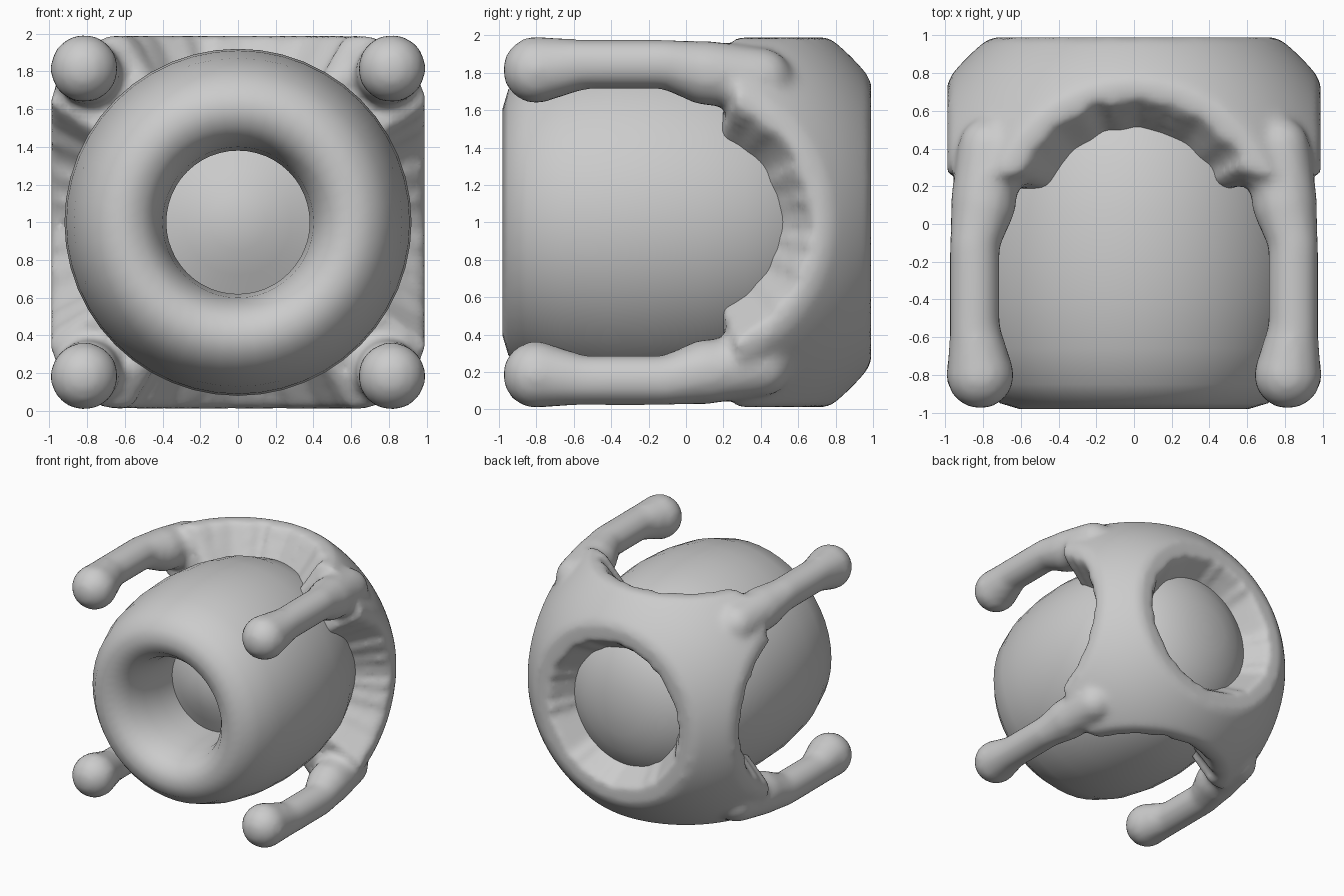
import bpy, bmesh, math
from mathutils import Vector, Matrix

old = bpy.data.objects.get("Cube")
if old:
    bpy.data.objects.remove(old, do_unlink=True)

grey = bpy.data.materials.new("plain grey")
grey.use_nodes = True
colour = (0.6, 0.6, 0.6, 1)
grey.diffuse_color = colour
grey.node_tree.nodes["Principled BSDF"].inputs["Base Color"].default_value = colour
CENTRE = Vector((0, 0, 1))


def finish(bm, name):
    bmesh.ops.recalc_face_normals(bm, faces=bm.faces)
    mesh = bpy.data.meshes.new(name)
    bm.to_mesh(mesh)
    bm.free()
    mesh.materials.append(grey)
    obj = bpy.data.objects.new(name, mesh)
    bpy.context.collection.objects.link(obj)
    for p in mesh.polygons:
        p.use_smooth = True
    return obj


def ball(bm, pos, r):
    bmesh.ops.create_icosphere(bm, subdivisions=3, radius=r,
                               matrix=Matrix.Translation(pos))


def rod(bm, a, b, ra, rb):
    """Tapered rod with round ends."""
    a, b = Vector(a), Vector(b)
    turn = (b - a).to_track_quat('Z', 'Y').to_matrix().to_4x4()
    bmesh.ops.create_cone(bm, cap_ends=True, segments=20, radius1=ra, radius2=rb,
                          depth=(b - a).length,
                          matrix=Matrix.Translation((a + b) / 2) @ turn)
    ball(bm, a, ra)
    ball(bm, b, rb)


def is_open(d):
    """True where the cage has an opening in direction d."""
    if d.y < .22:
        return True
    if math.hypot(d.x, d.z) < .63 * d.y:
        return True
    arched = [(abs(d.z), d.x), (abs(d.x), d.z)]
    return any(math.hypot(u, d.y) < .675 * depth for depth, u in arched)


# Body: round shell with a deep front socket and a domed floor
profile = [(0, .94), (.2, .925), (.36, .88), (.5, .81), (.64, .69), (.76, .53),
           (.85, .32), (.9, .08), (.92, -.18), (.91, -.42), (.87, -.66),
           (.8, -.85), (.71, -.95), (.61, -.98), (.51, -.95), (.44, -.86),
           (.4, -.72), (.38, -.55), (.38, -.36), (.28, -.4), (.15, -.45), (0, -.47)]
bm = bmesh.new()
verts = [bm.verts.new((r, y, 1)) for r, y in profile]
edges = [bm.edges.new(pair) for pair in zip(verts, verts[1:])]
bmesh.ops.spin(bm, geom=verts + edges, cent=CENTRE, axis=(0, 1, 0),
               angle=math.tau, steps=48)
bmesh.ops.remove_doubles(bm, verts=bm.verts, dist=.001)
body = finish(bm, "body_shell")
bpy.context.view_layer.objects.active = body
body.select_set(True)
bpy.ops.object.shade_smooth_by_angle(angle=math.radians(50))

# Rear cage: pierced ball shell, thickened outwards to a flat-sided ball
bm = bmesh.new()
bmesh.ops.create_icosphere(bm, subdivisions=6, radius=.82)
gaps = [f for f in bm.faces if is_open(f.calc_center_median().normalized())]
bmesh.ops.delete(bm, geom=gaps, context='FACES')
grown = bmesh.ops.extrude_face_region(bm, geom=bm.faces[:])["geom"]
for v in grown:
    if isinstance(v, bmesh.types.BMVert):
        d = v.co.normalized()
        v.co = d * min(1.25, .99 / max(abs(c) for c in d))
bmesh.ops.translate(bm, verts=bm.verts, vec=CENTRE)

# Four forward arms with ball ends, fused to the cage
for s in (-1, 1):
    for v in (-1, 1):
        def at(d, y):
            return (s * d, y, 1 + v * d)
        rod(bm, at(.765, .4), at(.8, .1), .17, .175)
        rod(bm, at(.8, .1), at(.845, -.1), .175, .135)
        rod(bm, at(.845, -.1), at(.845, -.6), .135, .135)
        rod(bm, at(.845, -.55), at(.815, -.8), .135, .182)
cage = finish(bm, "rear_cage_with_arms")
remesh = cage.modifiers.new("fuse", 'REMESH')
remesh.mode = 'VOXEL'
remesh.voxel_size = .03
remesh.use_smooth_shade = True
smooth = cage.modifiers.new("soften", 'SMOOTH')
smooth.factor = .5
smooth.iterations = 8
